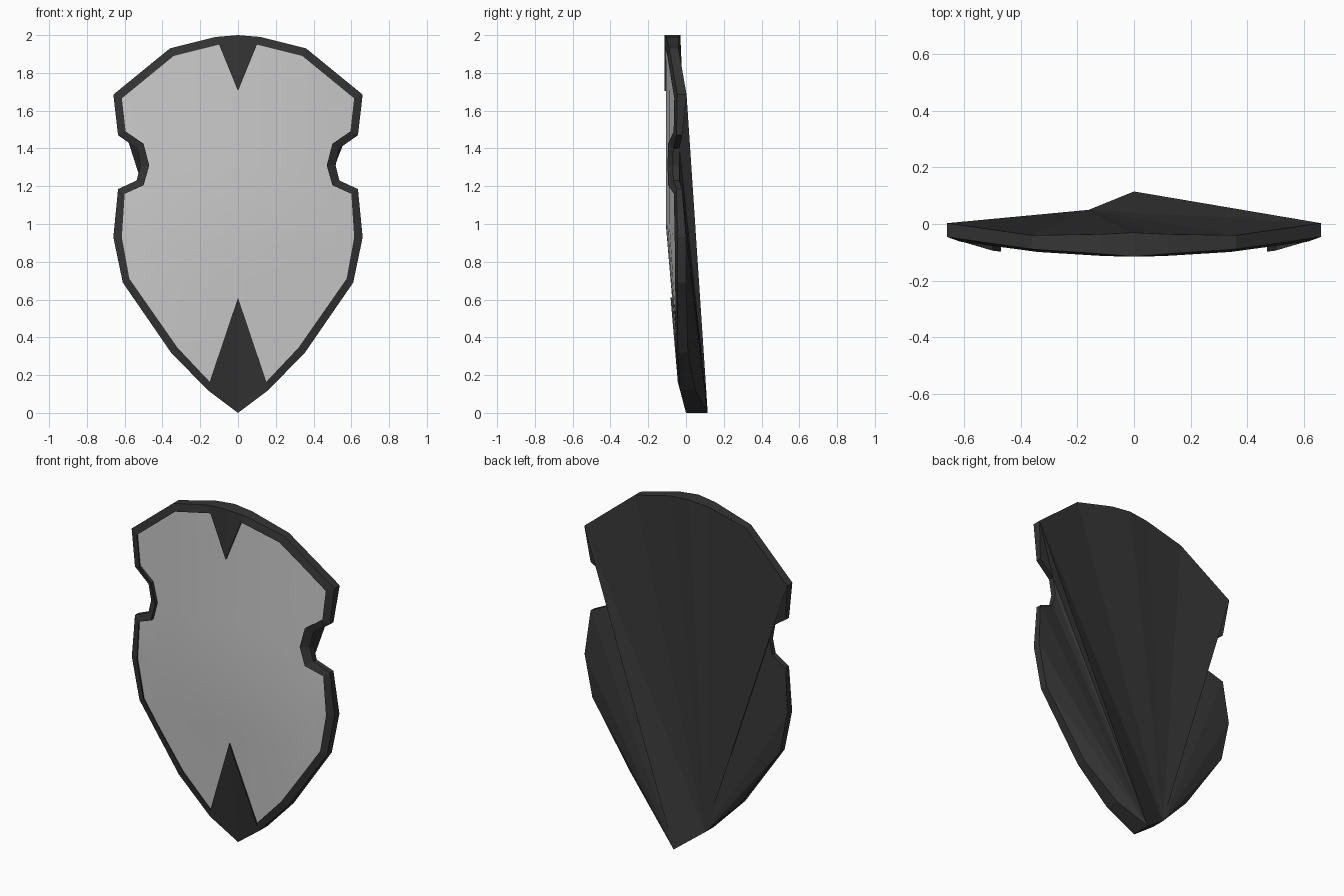
import bpy, bmesh

if "Cube" in bpy.data.objects:
    bpy.data.objects.remove(bpy.data.objects["Cube"])

# Half outlines, top centre to bottom tip: outer edge (x, z, back depth) and inner edge (x, z)
OUTER = [(0, 2.0, -.03), (.12, 1.99, -.036), (.36, 1.93, -.04), (.66, 1.685, .003),
         (.635, 1.47, -.02), (.535, 1.40, -.035), (.517, 1.31, -.036), (.537, 1.23, -.035),
         (.635, 1.185, -.02), (.66, .93, 0), (.61, .69, 0), (.355, .32, .01),
         (.16, .12, .05), (0, 0, .115)]
INNER = [(0, 1.705), (.10, 1.95), (.34, 1.89), (.615, 1.665), (.595, 1.49), (.50, 1.425),
         (.47, 1.31), (.50, 1.205), (.60, 1.16), (.615, .93), (.575, .71), (.32, .345),
         (.15, .165), (0, .61)]
N = len(OUTER)


def face_y(x, z):
    """Depth of the bulging front surface."""
    return -.107 + .14 * x * x * min(1, z) + .085 * max(0, 1 - z)


def finish(bm, name, colour=None):
    bmesh.ops.remove_doubles(bm, verts=bm.verts, dist=1e-5)
    bmesh.ops.recalc_face_normals(bm, faces=bm.faces)
    me = bpy.data.meshes.new(name)
    bm.to_mesh(me)
    bm.free()
    ob = bpy.data.objects.new(name, me)
    bpy.context.collection.objects.link(ob)
    if colour:
        mat = bpy.data.materials.new(name + "_colour")
        mat.diffuse_color = colour
        mat.use_nodes = True
        mat.node_tree.nodes["Principled BSDF"].inputs["Base Color"].default_value = mat.diffuse_color
        me.materials.append(mat)
    return ob


# Dark rim, pointed inlays and back
bm = bmesh.new()
backs = {}
for s in (1, -1):
    rows = []
    for i, ((x, z, yb), (u, w)) in enumerate(zip(OUTER, INNER)):
        bump = .022 if 5 <= i <= 7 else .008
        front = 0 if i == N - 1 else face_y(x, z) - (.008 if i == 0 else 0)
        pts = [(x, yb, z), (x, front, z), (u, face_y(u, w) - bump, w), (u, face_y(u, w) + .004, w)]
        rows.append([bm.verts.new((s * a, b, c)) for a, b, c in pts])
    for a, b in zip(rows, rows[1:]):
        for k in range(3):
            bm.faces.new((a[k], a[k + 1], b[k + 1], b[k]))
    backs[s] = [r[0] for r in rows]

# Back fans: right side from the tip, the rest from the point left of the tip
R, L = backs[1], backs[-1]
tip, pivot = R[-1], L[-2]
chain = [R[3]] + R[5:-1]
for a, b in zip(chain, chain[1:]):
    bm.faces.new((tip, a, b))
chain = [tip] + R[3::-1] + L[1:4] + L[5:-2]
for a, b in zip(chain, chain[1:]):
    bm.faces.new((pivot, a, b))
for side in (R, L):
    bm.faces.new(side[3:6])
finish(bm, "shield_frame", (.035, .035, .035, 1))

# Light front panel: flat half profile, cut into a grid, bulged and mirrored
bm = bmesh.new()
bm.faces.new([bm.verts.new((x, 0, z)) for x, z in INNER])
cuts = [((x, 0, 0), (1, 0, 0)) for x in (.12, .24, .36, .48)]
cuts += [((0, 0, z), (0, 0, 1)) for z in (.4, .7, 1, 1.31, 1.6)]
for co, no in cuts:
    bmesh.ops.bisect_plane(bm, geom=bm.verts[:] + bm.edges[:] + bm.faces[:],
                           plane_co=co, plane_no=no)
for v in bm.verts:
    v.co.y = face_y(v.co.x, v.co.z)
half = bmesh.ops.duplicate(bm, geom=bm.verts[:] + bm.edges[:] + bm.faces[:])["geom"]
for v in half:
    if isinstance(v, bmesh.types.BMVert):
        v.co.x *= -1
for f in bm.faces:
    f.smooth = True
bmesh.ops.reverse_faces(bm, faces=[f for f in half if isinstance(f, bmesh.types.BMFace)])
finish(bm, "front_panel")
